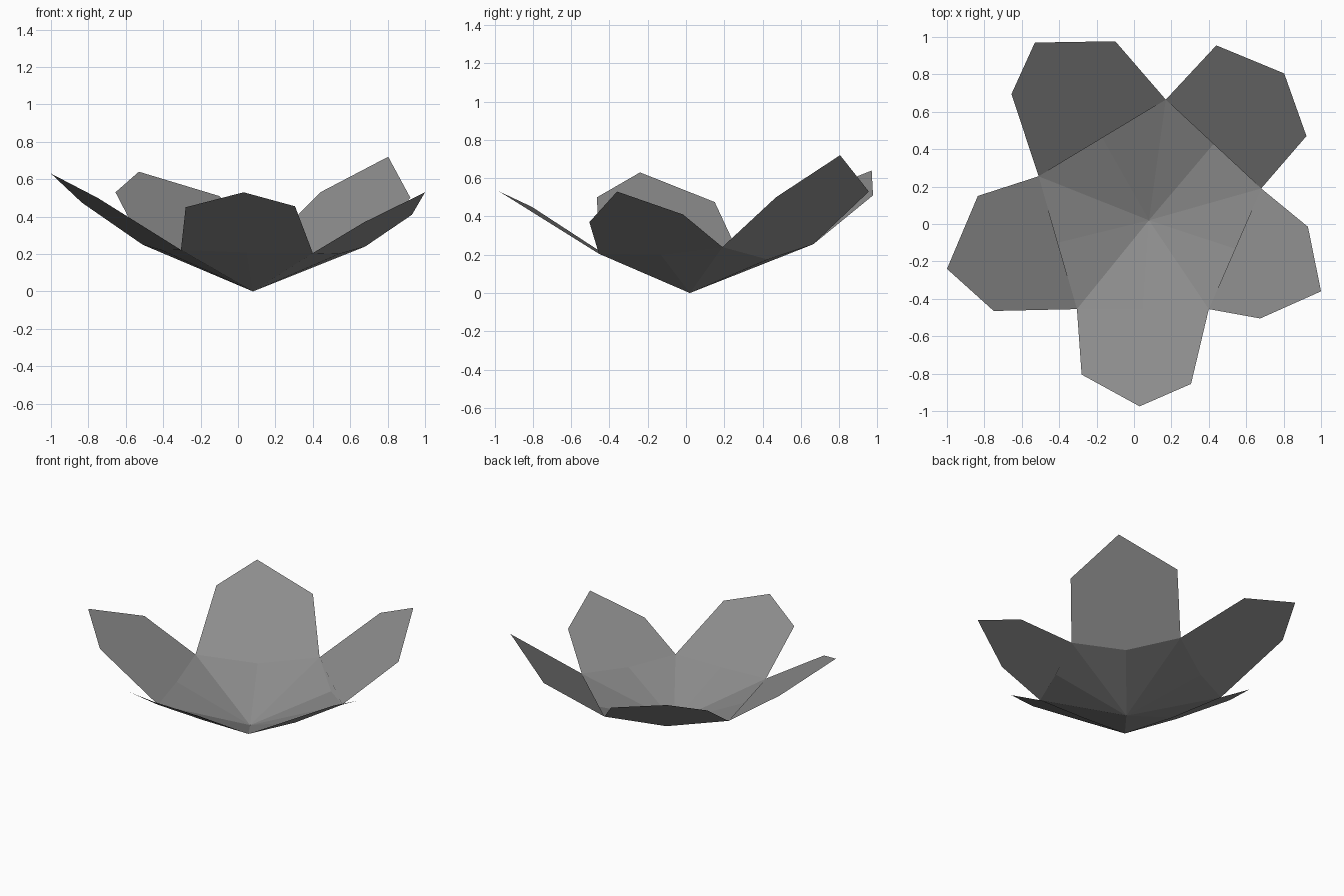
import bpy
from mathutils import Vector

grey = bpy.data.materials.new("mid grey")
grey.diffuse_color = (0.265, 0.265, 0.265, 1)


def sheet(name, verts, faces):
    mesh = bpy.data.meshes.new(name)
    mesh.from_pydata(verts, [], faces)
    mesh.materials.append(grey)
    bpy.context.collection.objects.link(bpy.data.objects.new(name, mesh))


# Flower heart, and the notches between petals (clockwise from the back)
heart = Vector((0.08, 0.02, 0))
notches = [Vector(p) for p in (
    (0.17, 0.665, 0.255), (0.68, 0.19, 0.24), (0.40, -0.455, 0.205),
    (-0.305, -0.455, 0.222), (-0.51, 0.255, 0.25))]

# Three outer corners of each petal
tips = [
    ((0.44, 0.955, 0.53), (0.803, 0.805, 0.72), (0.922, 0.47, 0.50)),     # back right
    ((0.93, -0.015, 0.41), (1.00, -0.36, 0.53), (0.675, -0.505, 0.37)),   # right
    ((0.305, -0.855, 0.455), (0.03, -0.975, 0.53), (-0.28, -0.805, 0.45)), # front
    ((-0.75, -0.465, 0.50), (-1.00, -0.24, 0.63), (-0.835, 0.15, 0.475)),  # left
    ((-0.655, 0.695, 0.53), (-0.53, 0.97, 0.64), (-0.10, 0.977, 0.51)),    # back left
]
crease_heights = (0.175, 0.20, 0.208, 0.22, 0.20)

cup_faces = []
inner = []
for i in range(5):
    a, b = notches[i], notches[(i + 1) % 5]
    # Middle of the crease where the petal meets the cup, sagging a little
    m = (a + b) / 2
    m.z = crease_heights[i]
    inner.append(m)
    sheet(f"petal_{i + 1}", [m, b, *reversed(tips[i]), a], [range(6)])
    cup_faces += [(0, 6 + i, 1 + i), (0, 1 + (i + 1) % 5, 6 + i)]

# Central cup joining the petals
sheet("cup", [heart, *notches, *inner], cup_faces)
